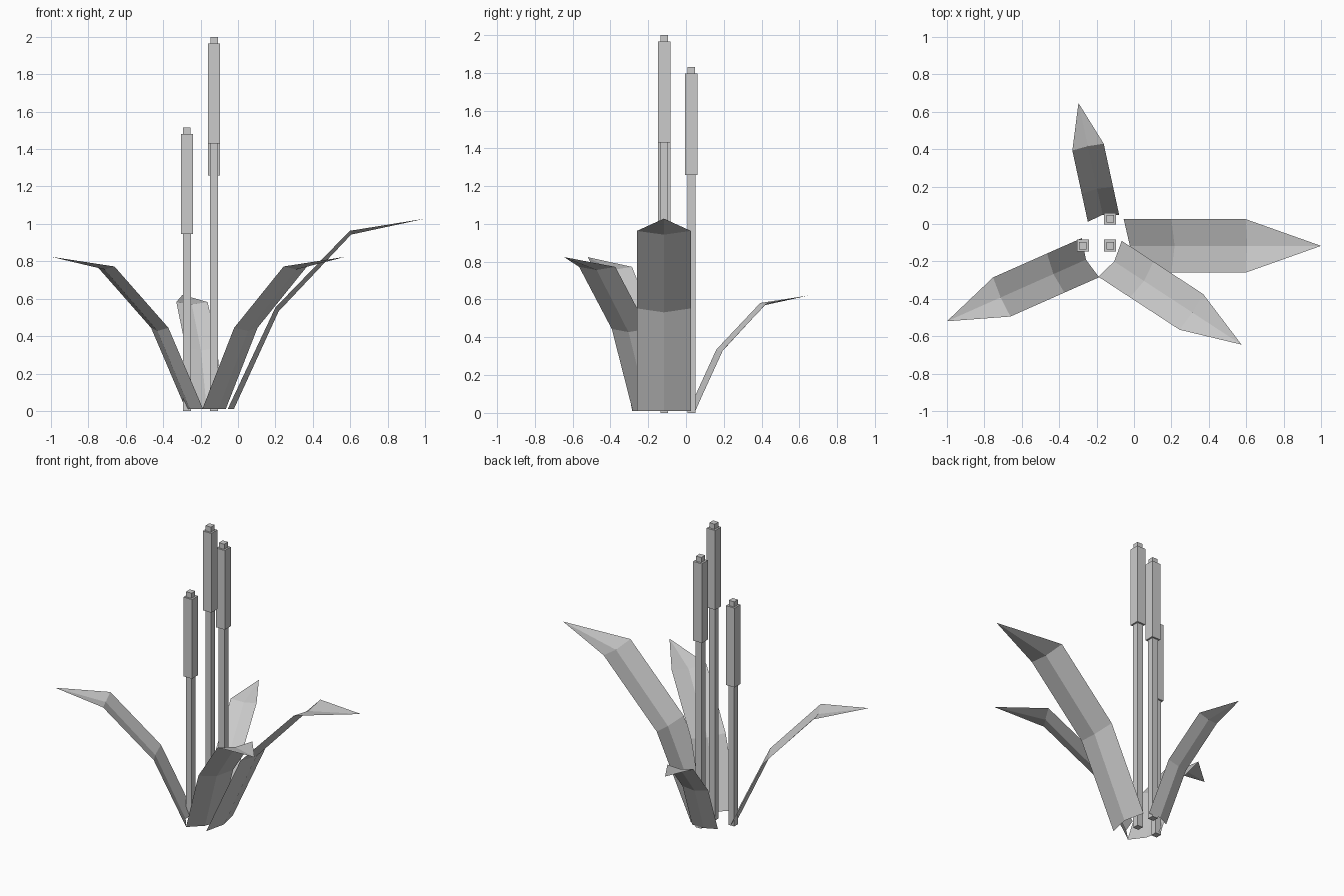
import bpy, bmesh, math
from mathutils import Matrix, Vector

if "Cube" in bpy.data.objects:
    bpy.data.objects.remove(bpy.data.objects["Cube"])

# Square stalk with a thicker seed head and a small tip, built as stacked boxes
def box(bm, x, y, width, z0, z1):
    m = Matrix.Translation((x, y, (z0 + z1) / 2)) @ Matrix.Diagonal((width, width, z1 - z0, 1))
    bmesh.ops.create_cube(bm, size=1, matrix=m)

def finish(bm, name):
    me = bpy.data.meshes.new(name)
    bm.to_mesh(me)
    bm.free()
    ob = bpy.data.objects.new(name, me)
    bpy.context.collection.objects.link(ob)
    return ob

def cattail(name, x, y, top):
    bm = bmesh.new()
    box(bm, x, y, 0.042, 0, top - 0.57)
    box(bm, x, y, 0.064, top - 0.57, top - 0.035)
    box(bm, x, y, 0.04, top - 0.035, top)
    return finish(bm, name)

# Leaf side profiles as (outward, up): raised edges and the lower centre crease
EDGE = [(0, 0), (0.255, 0.543), (0.652, 0.953)]
CREASE = [(0.033, 0), (0.272, 0.522), (0.66, 0.933)]
TIP = (1.055, 1.018)
HALF = 0.143

def leaf(name, base, tip, scale):
    bm = bmesh.new()
    rows = []
    for (er, ez), (cr, cz) in zip(EDGE, CREASE):
        rows.append([bm.verts.new(p) for p in
                     ((er, -HALF, ez), (cr, 0, cz), (er, HALF, ez))])
    for a, b in zip(rows, rows[1:]):
        for i in range(2):
            bm.faces.new((a[i], b[i], b[i + 1], a[i + 1]))
    point = bm.verts.new((TIP[0], 0, TIP[1]))
    for i in range(2):
        bm.faces.new((rows[-1][i], point, rows[-1][i + 1]))
    ob = finish(bm, name)
    d = Vector(tip) - Vector(base)
    ob.location = (base[0], base[1], 0.01)
    ob.rotation_euler.z = math.atan2(d.y, d.x)
    ob.scale = (d.length / TIP[0], scale, scale)
    return ob

# Three cattails
cattail("tall_cattail", -0.128, -0.115, 2.0)
cattail("middle_cattail", -0.128, 0.028, 1.83)
cattail("short_cattail", -0.273, -0.115, 1.515)

# Four folded leaves
leaf("right_leaf", (-0.055, -0.117), (1.0, -0.117), 1.0)
leaf("front_leaf", (-0.128, -0.186), (0.575, -0.645), 0.8)
leaf("left_leaf", (-0.233, -0.18), (-1.0, -0.52), 0.8)
leaf("back_leaf", (-0.163, 0.03), (-0.297, 0.647), 0.6)
